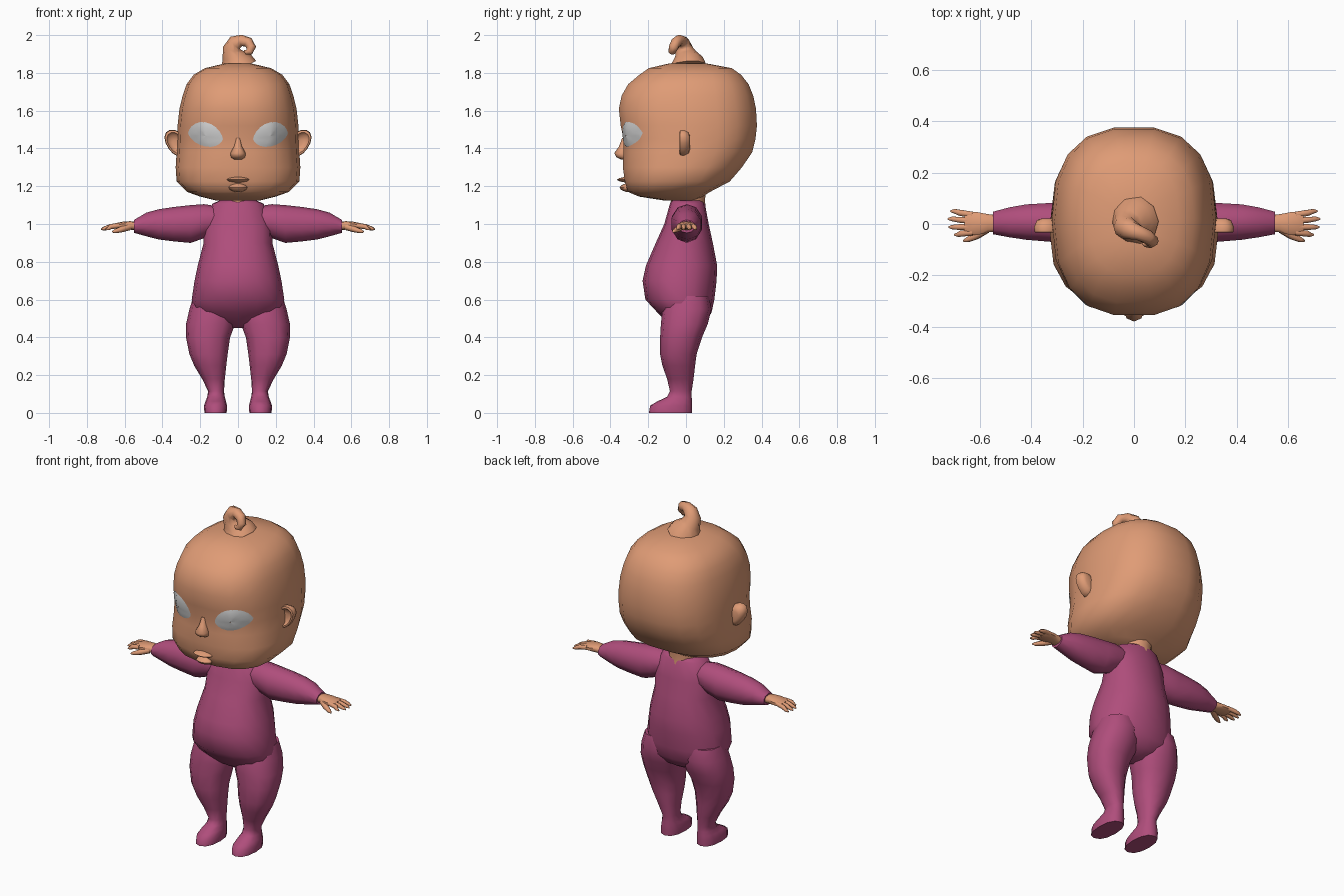
import bpy, bmesh, math
from mathutils import Vector
from mathutils.bvhtree import BVHTree

if "Cube" in bpy.data.objects:
    bpy.data.objects.remove(bpy.data.objects["Cube"])


def material(name, rgb):
    m = bpy.data.materials.new(name)
    m.diffuse_color = (*rgb, 1)
    m.use_nodes = True
    m.node_tree.nodes["Principled BSDF"].inputs["Base Color"].default_value = m.diffuse_color
    return m


SKIN = material("skin", (0.74, 0.33, 0.18))
CLOTH = material("pink_cloth", (0.43, 0.075, 0.20))
EYE = material("eye_white", (0.62, 0.62, 0.62))


def spow(c, e):
    return math.copysign(abs(c) ** (2 / e), c)


def ring(axis, pos, a0, a1, b0, b1, n, e=2.0):
    """Rounded section between two bounds; axis z uses (x, y), axis x uses (y, z)."""
    pts = []
    for i in range(n):
        t = math.tau * (i + 0.5 * (axis == "x")) / n
        a = (a0 + a1) / 2 + (a1 - a0) / 2 * spow(math.cos(t), e)
        b = (b0 + b1) / 2 + (b1 - b0) / 2 * spow(math.sin(t), e)
        pts.append((a, b, pos) if axis == "z" else (pos, a, b))
    return pts


def loft(name, rings, mat, mirror=False, sharp=50, caps=True):
    bm = bmesh.new()
    rows = [[bm.verts.new(p) for p in r] for r in rings]
    n = len(rows[0])
    for r, s in zip(rows, rows[1:]):
        for i in range(n):
            j = (i + 1) % n
            bm.faces.new((r[i], r[j], s[j], s[i]))
    if caps:
        bm.faces.new(rows[0])
        bm.faces.new(rows[-1])
    bmesh.ops.recalc_face_normals(bm, faces=bm.faces)
    me = bpy.data.meshes.new(name)
    bm.to_mesh(me)
    bm.free()
    me.materials.append(mat)
    me.shade_smooth()
    me.set_sharp_from_angle(angle=math.radians(sharp))
    ob = bpy.data.objects.new(name, me)
    bpy.context.collection.objects.link(ob)
    if mirror:
        mod = ob.modifiers.new("mirror", "MIRROR")
        mod.use_mirror_merge = False
    return ob


def tube(name, path, mat, n=8, mirror=False):
    """Tapered tube through (x, y, z, radius) points."""
    pts = [Vector(p[:3]) for p in path]
    rings = []
    for i, p in enumerate(pts):
        t = (pts[min(i + 1, len(pts) - 1)] - pts[max(i - 1, 0)]).normalized()
        u = t.cross(Vector((0, 1, 0))).normalized()
        v = u.cross(t)
        r = path[i][3]
        rings.append([p + r * (u * math.cos(math.tau * k / n) + v * math.sin(math.tau * k / n))
                      for k in range(n)])
    return loft(name, rings, mat, mirror, 70)


# Head: z, half width, front y, back y
head_rows = [(1.125, .12, -.12, .05), (1.145, .20, -.25, .09), (1.17, .27, -.31, .13),
             (1.225, .325, -.327, .235), (1.30, .33, -.338, .30), (1.38, .325, -.335, .355),
             (1.45, .322, -.335, .372), (1.52, .32, -.35, .38), (1.61, .31, -.36, .375),
             (1.68, .293, -.345, .36), (1.74, .272, -.31, .335), (1.79, .235, -.25, .295),
             (1.825, .175, -.20, .245), (1.85, .07, -.09, .11)]
head = loft("head", [ring("z", z, -w, w, f, b, 18, 2.5) for z, w, f, b in head_rows], SKIN, sharp=70)
loft("neck", [ring("z", z, -w, w, -w + .01, w + .01, 12) for z, w in
              ((1.08, .095), (1.125, .09), (1.2, .10))], SKIN)

# Eyes: almond lenses laid on the face
tree = BVHTree.FromPolygons([v.co for v in head.data.vertices],
                            [p.vertices for p in head.data.polygons])
eye_rings = []
for r in (1.0, .85, .6, .3, .02):
    row = []
    for i in range(20):
        t = math.tau * i / 20
        c, s = r * math.cos(t), r * math.copysign(abs(math.sin(t)) ** 1.25, math.sin(t))
        x, z = .172 + .092 * c, 1.466 + .016 * c + (.073 if s > 0 else .056) * s
        hit = tree.ray_cast(Vector((x, -2, z)), Vector((0, 1, 0)))[0]
        row.append((x, hit.y - .003 - .012 * (1 - r * r), z))
    eye_rings.append(row)
eyes = loft("eyes", eye_rings, EYE, mirror=True, caps=False)
if eyes.data.polygons[0].normal.y > 0:
    eyes.data.flip_normals()

# Nose
loft("nose", [ring("z", z, -w, w, f, -.30, 8) for z, w, f in
              ((1.455, .012, -.338), (1.41, .022, -.355), (1.375, .040, -.38),
               (1.355, .038, -.37), (1.342, .025, -.345))], SKIN, sharp=60)


# Lips
def lip(name, z, w, h, front):
    rows = [(-1, .3), (-.5, .85), (0, 1), (.5, .8), (1, .3)]
    loft(name, [ring("z", z + h * k, -w * s, w * s, -.30 + (front + .30) * s, -.29, 12)
                for k, s in rows], SKIN, sharp=60)


lip("upper_lip", 1.235, .060, .016, -.366)
lip("lower_lip", 1.193, .050, .024, -.352)

# Ears: cupped discs
ear_rings = []
for y, s in ((.022, .45), (.015, .8), (-.012, 1), (-.032, .95), (-.034, .78), (-.016, .6), (-.012, .2)):
    row = []
    for i in range(14):
        t = math.tau * i / 14
        row.append((.332 + s * ((.052 + .010 * math.sin(t)) * math.cos(t) + .016 * math.sin(t)),
                    y, 1.43 + .07 * s * math.sin(t)))
    ear_rings.append(row)
loft("ears", ear_rings, SKIN, mirror=True, sharp=60)

# Hair curl
tube("hair_curl", [(0, .01, 1.835, .10), (-.008, .008, 1.862, .085), (-.025, -.002, 1.895, .06),
                   (-.032, -.012, 1.93, .048), (-.015, -.022, 1.96, .04), (.02, -.035, 1.972, .03),
                   (.055, -.052, 1.962, .028), (.07, -.066, 1.935, .026), (.06, -.075, 1.912, .02),
                   (.042, -.078, 1.91, .012), (.033, -.076, 1.92, .003)], SKIN, 10)

# Torso: z, half width, front y, back y
torso_rows = [(1.125, .095, -.075, .088), (1.108, .135, -.085, .10), (1.0, .18, -.115, .12),
              (.9, .182, -.16, .142), (.78, .213, -.212, .165), (.70, .23, -.23, .162),
              (.60, .245, -.215, .15), (.53, .235, -.15, .135), (.48, .14, -.10, .10),
              (.45, .04, -.05, .05)]
loft("torso", [ring("z", z, -w, w, f, b, 16, 2.2) for z, w, f, b in torso_rows], CLOTH, sharp=70)

# Legs and feet: z, inner x, outer x, front y, back y
leg_rows = [(.62, .04, .235, -.10, .12), (.55, .012, .257, -.125, .135), (.47, .015, .275, -.133, .115),
            (.40, .042, .275, -.137, .085), (.31, .055, .257, -.137, .056), (.25, .062, .232, -.125, .048),
            (.18, .07, .19, -.10, .04), (.115, .074, .158, -.085, .03), (.085, .07, .163, -.10, .03),
            (.062, .064, .172, -.15, .032), (.038, .058, .18, -.19, .033), (0, .06, .178, -.196, .032)]
loft("legs_and_feet", [ring("z", z, i, o, f, b, 12, 2.3) for z, i, o, f, b in leg_rows],
     CLOTH, mirror=True, sharp=60)

# Sleeves: x, back/front y, bottom/top z
sleeve_rows = [(.08, -.06, .07, .97, 1.09), (.18, -.078, .088, .925, 1.105), (.25, -.08, .088, .90, 1.10),
               (.34, -.072, .085, .908, 1.09), (.42, -.065, .08, .918, 1.078),
               (.485, -.055, .068, .935, 1.06), (.55, -.042, .05, .953, 1.022)]
loft("sleeves", [ring("x", *r, 10) for r in sleeve_rows], CLOTH, mirror=True, sharp=60)

# Hands
palm_rows = [(.53, -.03, .035, .965, 1.01), (.57, -.034, .04, .97, 1.015), (.61, -.045, .048, .972, 1.012),
             (.645, -.042, .05, .974, 1.005), (.66, -.035, .045, .978, 1.0)]
loft("palms", [ring("x", *r, 10, 2.5) for r in palm_rows], SKIN, mirror=True)
for i, (y0, y1, tip) in enumerate(((.036, .05, .715), (.012, .02, .725), (-.012, -.012, .722), (-.033, -.042, .70))):
    tube(f"fingers_{i + 1}", [(.63, y0, .992, .014), (.675, (y0 + y1) / 2, .986, .0135),
                              (tip - .015, y1, .976, .010), (tip, y1, .971, .004)], SKIN, 6, True)
tube("thumbs", [(.575, -.02, .985, .018), (.615, -.046, .972, .016),
                (.65, -.062, .962, .011), (.665, -.067, .958, .004)], SKIN, 6, True)
